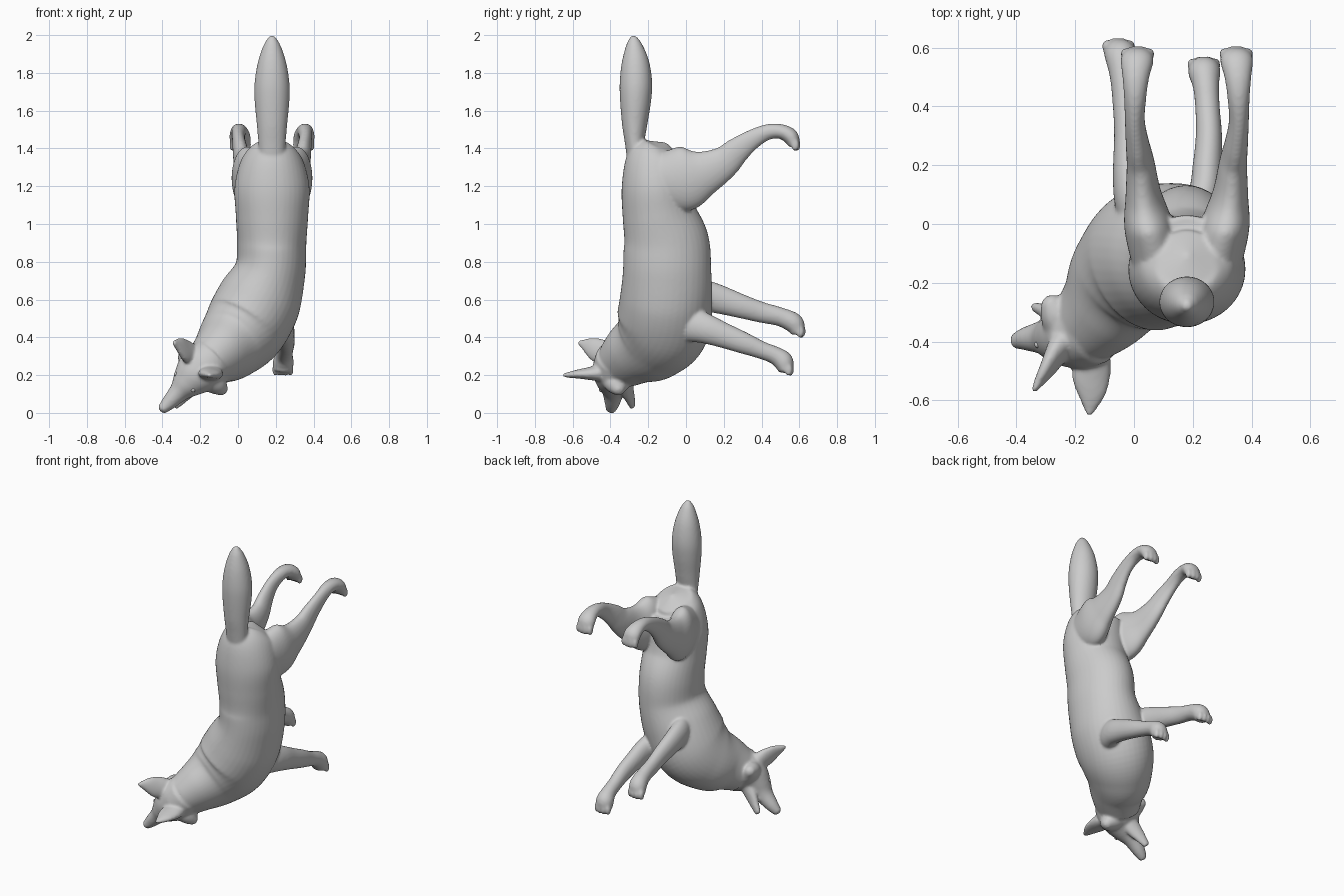
import bpy, bmesh, math
from mathutils import Vector as V

SIDES, STEPS = 40, 8
X = V((1, 0, 0))
CX = 0.18                                   # hip and tail centre line

# Tilted head frame: forward (snout), side (ear to ear), up (out of the crown)
H = V((-0.19, -0.38, 0.24))
FWD = V((-0.69, -0.06, -0.72)).normalized()
SIDE = V((0.73, -0.30, -0.61))
SIDE = (SIDE - FWD * SIDE.dot(FWD)).normalized()
UP = FWD.cross(SIDE).normalized()


def head(s, u, f):
    return H + SIDE * s + UP * u + FWD * f


def spline(rows, t):
    """Catmull-Rom interpolation of ring rows."""
    i = min(int(t), len(rows) - 2)
    t -= i
    p = [V(rows[max(0, min(len(rows) - 1, i + k))]) for k in (-1, 0, 1, 2)]
    return 0.5 * (2 * p[1] + (p[2] - p[0]) * t + (2 * p[0] - 5 * p[1] + 4 * p[2] - p[3]) * t * t
                  + (3 * p[1] - p[0] - 3 * p[2] + p[3]) * t ** 3)


def loft(bm, rings, ref=X, ref_end=None, ramp=0.0):
    """Smooth tube through rings (x, y, z, half width along ref, half depth)."""
    n = (len(rings) - 1) * STEPS
    rows = [spline(rings, i / STEPS) for i in range(n + 1)]
    pos = [V(r[:3]) for r in rows]
    loops = []
    for i, r in enumerate(rows):
        tan = (pos[min(n, i + 1)] - pos[max(0, i - 1)]).normalized()
        a = ref
        if ref_end:
            a = ref.lerp(ref_end, max(0, (i / n - ramp) / (1 - ramp)))
        a = (a - tan * a.dot(tan)).normalized()
        b = tan.cross(a)
        w, d = max(r[3], 0.004), max(r[4], 0.004)
        loops.append([bm.verts.new(pos[i] + a * w * math.cos(k * math.tau / SIDES)
                                   + b * d * math.sin(k * math.tau / SIDES)) for k in range(SIDES)])
        if i in (0, n):
            off = tan * min(w, d) * (0.4 if i else -0.4)
            pole = bm.verts.new(pos[i] + off)
            for k in range(SIDES):
                bm.faces.new((loops[-1][k], loops[-1][(k + 1) % SIDES], pole))
    for p, q in zip(loops, loops[1:]):
        for k in range(SIDES):
            j = (k + 1) % SIDES
            bm.faces.new((p[k], p[j], q[j], q[k]))


def head_loft(bm, rings, ref=SIDE):
    loft(bm, [(*head(*r[:3]), r[3], r[4]) for r in rings], ref)


def toes(bm, c, spread):
    for k in (-1.5, -0.5, 0.5, 1.5):
        res = bmesh.ops.create_icosphere(bm, subdivisions=2, radius=0.022)
        shift = V(c) + V((k * spread, 0.008 if abs(k) < 1 else 0, 0))
        for v in res["verts"]:
            v.co = V((v.co.x * 0.75, v.co.y, v.co.z * 1.6)) + shift


bm = bmesh.new()

# Torso, chest and neck
loft(bm, [(0.18, -0.12, 1.395, 0.10, 0.11), (0.18, -0.14, 1.345, 0.16, 0.17),
          (0.18, -0.155, 1.20, 0.198, 0.185), (0.18, -0.14, 1.05, 0.192, 0.197),
          (0.178, -0.105, 0.90, 0.184, 0.227), (0.17, -0.10, 0.75, 0.188, 0.234),
          (0.115, -0.105, 0.60, 0.222, 0.245), (0.04, -0.125, 0.46, 0.222, 0.25),
          (-0.035, -0.19, 0.37, 0.192, 0.218), (-0.10, -0.28, 0.31, 0.155, 0.175),
          (-0.165, -0.35, 0.255, 0.125, 0.14)], X, SIDE, 0.45)

# Tail
loft(bm, [(CX, -0.25, 1.32, 0.07, 0.06), (CX, -0.27, 1.42, 0.072, 0.052),
          (CX, -0.272, 1.52, 0.080, 0.066), (CX, -0.267, 1.65, 0.092, 0.082),
          (CX, -0.265, 1.75, 0.092, 0.086), (CX, -0.268, 1.86, 0.074, 0.072),
          (CX, -0.275, 1.95, 0.043, 0.042), (CX, -0.28, 1.995, 0.014, 0.014)])

# Hind legs: (offset from centre line, y, z, half width, half depth)
hind = [(0.09, -0.17, 1.23, 0.085, 0.13), (0.13, -0.01, 1.24, 0.083, 0.172),
        (0.148, 0.10, 1.272, 0.061, 0.120), (0.157, 0.20, 1.325, 0.048, 0.088),
        (0.168, 0.27, 1.388, 0.040, 0.070), (0.177, 0.35, 1.447, 0.034, 0.053),
        (0.176, 0.43, 1.486, 0.038, 0.042), (0.174, 0.50, 1.490, 0.046, 0.039),
        (0.17, 0.552, 1.464, 0.056, 0.042), (0.168, 0.572, 1.42, 0.053, 0.032)]
for s in (-1, 1):
    loft(bm, [(CX + s * r[0], *r[1:]) for r in hind])
    toes(bm, (CX + s * 0.168, 0.578, 1.418), 0.028)

# Front legs
loft(bm, [(0.13, -0.07, 0.49, 0.07, 0.09), (0.205, 0.02, 0.47, 0.068, 0.095),
          (0.24, 0.10, 0.447, 0.056, 0.080),
          (0.25, 0.20, 0.41, 0.050, 0.067), (0.255, 0.30, 0.372, 0.045, 0.058),
          (0.25, 0.40, 0.332, 0.042, 0.047), (0.245, 0.47, 0.305, 0.045, 0.047),
          (0.24, 0.515, 0.272, 0.055, 0.053), (0.238, 0.528, 0.225, 0.052, 0.040)])
toes(bm, (0.238, 0.543, 0.228), 0.027)
loft(bm, [(0.06, -0.07, 0.63, 0.07, 0.09), (0.0, 0.05, 0.625, 0.06, 0.09),
          (-0.018, 0.15, 0.608, 0.054, 0.079),
          (-0.022, 0.30, 0.562, 0.046, 0.063), (-0.03, 0.40, 0.532, 0.042, 0.055),
          (-0.037, 0.50, 0.508, 0.045, 0.050), (-0.045, 0.57, 0.475, 0.054, 0.053),
          (-0.053, 0.59, 0.43, 0.052, 0.040)])
toes(bm, (-0.053, 0.605, 0.43), 0.027)

# Skull and snout in the head frame: (side, up, forward, half width, half height)
head_loft(bm, [(0, -0.02, -0.08, 0.12, 0.12), (0, -0.01, 0.0, 0.132, 0.122),
               (0, 0.0, 0.06, 0.115, 0.105), (0, 0.0, 0.12, 0.086, 0.080),
               (0, -0.005, 0.18, 0.055, 0.058), (0, -0.005, 0.26, 0.039, 0.040),
               (0, 0.0, 0.313, 0.025, 0.026)])

# Open lower jaw
head_loft(bm, [(0, -0.05, 0.04, 0.06, 0.05), (0, -0.075, 0.12, 0.052, 0.036),
               (0, -0.10, 0.19, 0.036, 0.024), (0, -0.118, 0.245, 0.022, 0.016)])

# Ears and cheek tufts
for s in (-1, 1):
    head_loft(bm, [(s * 0.075, 0.05, -0.01, 0.060, 0.045), (s * 0.092, 0.11, 0.0, 0.066, 0.034),
                   (s * 0.112, 0.165, 0.005, 0.052, 0.024), (s * 0.128, 0.215, 0.015, 0.025, 0.015),
                   (s * 0.134, 0.243, 0.02, 0.009, 0.008)], (SIDE - FWD * s * 0.8).normalized())
    head_loft(bm, [(s * 0.05, -0.03, 0.01, 0.10, 0.08), (s * 0.115, -0.055, 0.01, 0.065, 0.055),
                   (s * 0.16, -0.08, 0.01, 0.024, 0.024)], UP)

bmesh.ops.recalc_face_normals(bm, faces=bm.faces)
mesh = bpy.data.meshes.new("fox_body")
bm.to_mesh(mesh)
bm.free()
body = bpy.data.objects.new("fox_body", mesh)
bpy.context.collection.objects.link(body)

# Fuse the parts into one skin and soften the joints
fuse = body.modifiers.new("fuse", 'REMESH')
fuse.mode = 'VOXEL'
fuse.voxel_size = 0.008
fuse.use_smooth_shade = True
soft = body.modifiers.new("soften", 'SMOOTH')
soft.factor = 0.5
soft.iterations = 8

# Eyes
for s, name in ((-1, "left_eye"), (1, "right_eye")):
    bpy.ops.mesh.primitive_uv_sphere_add(segments=16, ring_count=8, radius=0.012,
                                         location=head(s * 0.064, 0.045, 0.122))
    bpy.context.object.name = name
    bpy.ops.object.shade_smooth()
